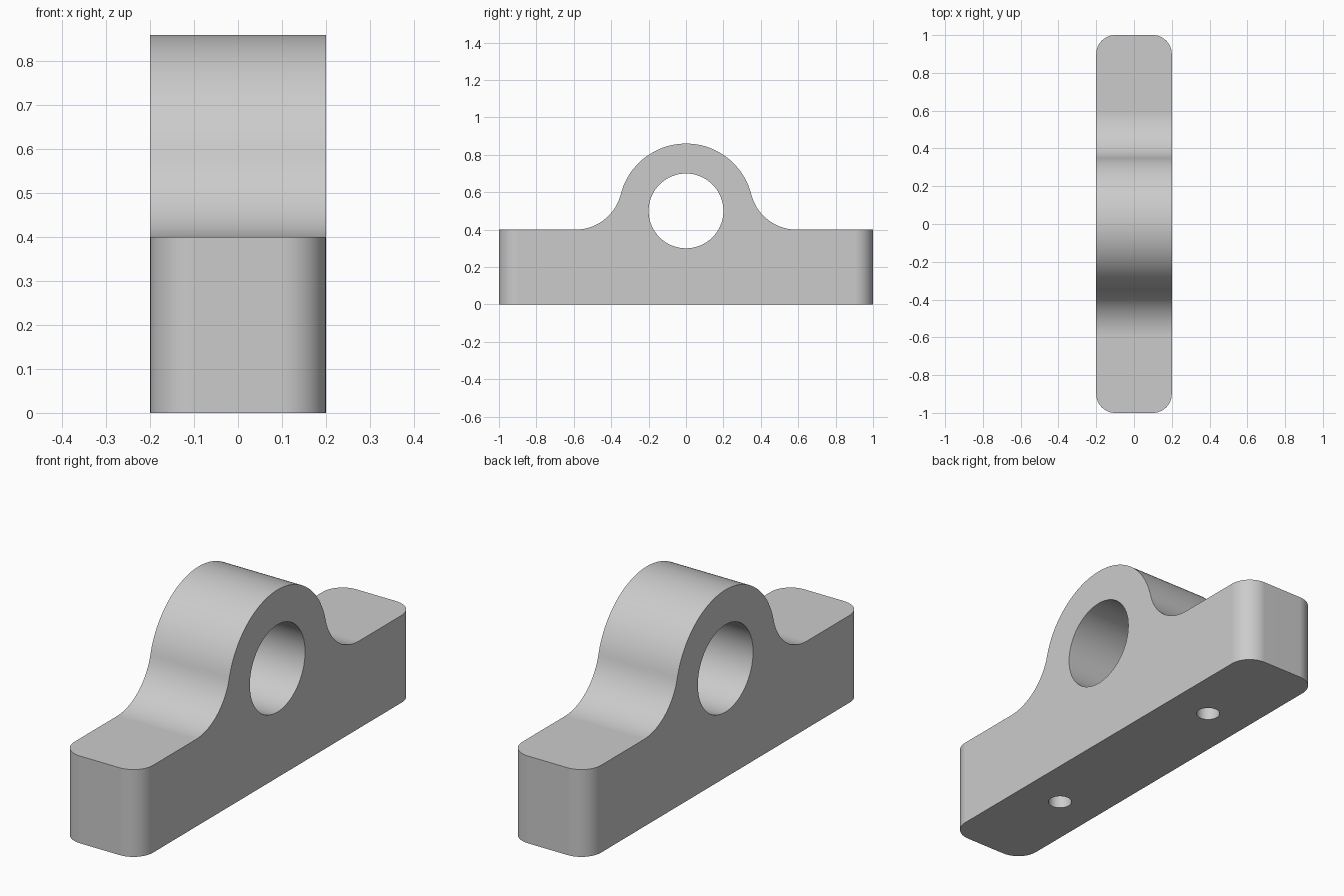
import bpy, bmesh
from math import sin, cos, pi, atan2, sqrt, radians

if "Cube" in bpy.data.objects:
    bpy.data.objects.remove(bpy.data.objects["Cube"])

HALF_W, HALF_L, BASE_H = 0.2, 1.0, 0.4
BOSS_Z, BOSS_R, BORE_R = 0.5, 0.36, 0.2
FILLET_R, CORNER_R = 0.25, 0.1


def arc(cy, cz, r, a0, a1, n):
    return [(cy + r * cos(a0 + (a1 - a0) * i / n),
             cz + r * sin(a0 + (a1 - a0) * i / n)) for i in range(n + 1)]


def cutter(name, radius, depth, location, rotation=(0, 0, 0)):
    bpy.ops.mesh.primitive_cylinder_add(vertices=64, radius=radius, depth=depth,
                                        location=location, rotation=rotation)
    ob = bpy.context.object
    ob.name = name
    ob.hide_render = True
    return ob


# Side profile: base, tangent fillets and round boss
fz = BASE_H + FILLET_R
fy = sqrt((BOSS_R + FILLET_R) ** 2 - (fz - BOSS_Z) ** 2)
t = atan2(fz - BOSS_Z, fy)
fillet = arc(fy, fz, FILLET_R, -pi / 2, t - pi, 20)
boss = arc(0, BOSS_Z, BOSS_R, t, pi - t, 56)
profile = ([(-HALF_L, 0), (HALF_L, 0), (HALF_L, BASE_H)] + fillet + boss[1:-1]
           + [(-y, z) for y, z in reversed(fillet)] + [(-HALF_L, BASE_H)])

# Extruded body with rounded vertical corners
bm = bmesh.new()
face = bm.faces.new([bm.verts.new((-HALF_W, y, z)) for y, z in profile])
ext = bmesh.ops.extrude_face_region(bm, geom=[face])
for v in ext["geom"]:
    if isinstance(v, bmesh.types.BMVert):
        v.co.x = HALF_W
bmesh.ops.recalc_face_normals(bm, faces=bm.faces[:])
# The end edges run along z at the sides of both end faces
corners = [e for e in bm.edges
           if all(abs(v.co.y) > HALF_L - 1e-4 for v in e.verts)
           and abs(e.verts[0].co.z - e.verts[1].co.z) > 0.3]
bmesh.ops.bevel(bm, geom=corners, offset=CORNER_R, segments=12, profile=0.5,
                affect='EDGES', clamp_overlap=False)
mesh = bpy.data.meshes.new("bearing_block")
bm.to_mesh(mesh)
bm.free()
block = bpy.data.objects.new("bearing_block", mesh)
bpy.context.collection.objects.link(block)

# Shaft bore and two blind mounting holes in the underside
cutters = [cutter("bore_cutter", BORE_R, 1, (0, 0, BOSS_Z), (0, pi / 2, 0))]
for s in (-1, 1):
    cutters.append(cutter("mount_hole_cutter", 0.05, 0.4, (0, s * 0.5, 0)))

bpy.ops.object.select_all(action='DESELECT')
bpy.context.view_layer.objects.active = block
block.select_set(True)
for c in cutters:
    mod = block.modifiers.new("cut", 'BOOLEAN')
    mod.operation, mod.solver, mod.object = 'DIFFERENCE', 'EXACT', c
    bpy.ops.object.modifier_apply(modifier=mod.name)
for c in cutters:
    bpy.data.objects.remove(c)

# Smooth curves, crisp edges, flat faces kept flat
bpy.ops.object.shade_smooth_by_angle(angle=radians(30))
wn = block.modifiers.new("weighted_normals", 'WEIGHTED_NORMAL')
wn.keep_sharp = True
